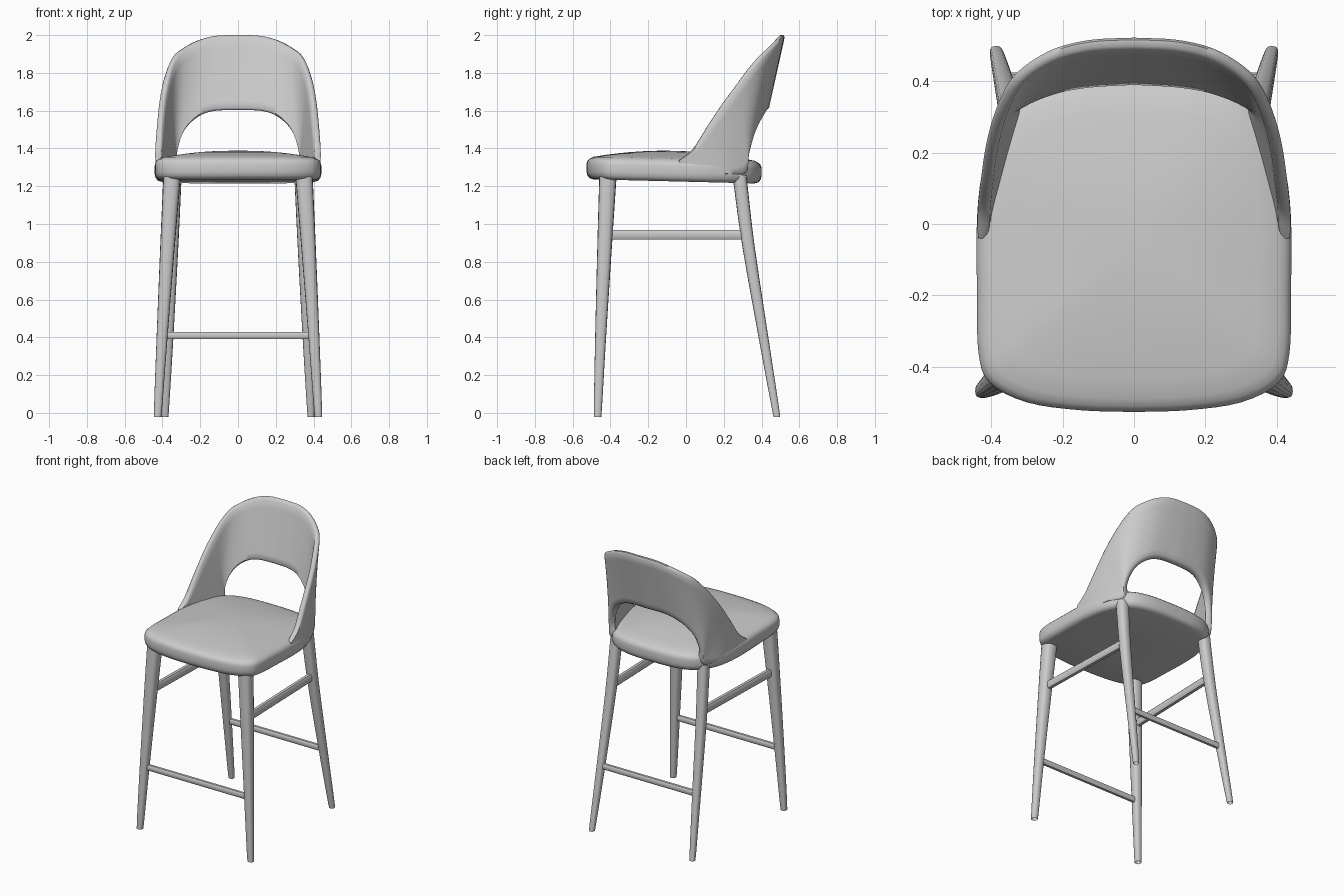
import bpy, bmesh, math
from mathutils import Vector

cube = bpy.data.objects.get("Cube")
if cube:
    bpy.data.objects.remove(cube, do_unlink=True)

grey = bpy.data.materials.new("plain_grey")
grey.use_nodes = True
COLOUR = (0.6, 0.6, 0.6, 1)
grey.diffuse_color = COLOUR
bsdf = next(n for n in grey.node_tree.nodes if n.type == 'BSDF_PRINCIPLED')
bsdf.inputs["Base Color"].default_value = COLOUR
bsdf.inputs["Roughness"].default_value = 0.7


def loft(name, rings, angle=50):
    """Skin a list of equal closed rings and cap both ends."""
    bm = bmesh.new()
    rows = [[bm.verts.new(p) for p in ring] for ring in rings]
    n = len(rows[0])
    for a, b in zip(rows, rows[1:]):
        for i in range(n):
            j = (i + 1) % n
            bm.faces.new((a[i], a[j], b[j], b[i]))
    bm.faces.new(rows[0])
    bm.faces.new(rows[-1])
    bmesh.ops.recalc_face_normals(bm, faces=bm.faces)
    mesh = bpy.data.meshes.new(name)
    bm.to_mesh(mesh)
    bm.free()
    mesh.materials.append(grey)
    obj = bpy.data.objects.new(name, mesh)
    bpy.context.collection.objects.link(obj)
    bpy.ops.object.select_all(action='DESELECT')
    obj.select_set(True)
    bpy.context.view_layer.objects.active = obj
    bpy.ops.object.shade_smooth_by_angle(angle=math.radians(angle))
    return obj


def spline(points, steps):
    """Smooth curve through points of any dimension."""
    p = [Vector(q) for q in points]
    p = [p[0] * 2 - p[1]] + p + [p[-1] * 2 - p[-2]]
    out = []
    for a, b, c, d in zip(p, p[1:], p[2:], p[3:]):
        for k in range(steps):
            t = k / steps
            out.append((b * 2 + (c - a) * t + (a * 2 - b * 5 + c * 4 - d) * t**2
                        + (b * 3 - a - c * 3 + d) * t**3) / 2)
    return out + [p[-2]]


def mirrored(ring):
    return [Vector((-p.x, p.y, p.z)) for p in ring]


# Seat: rounded plan outline, soft rim and domed cushion
half = spline([(0, .40), (.1, .398), (.2, .388), (.3, .355), (.375, .28), (.42, .17),
               (.44, .02), (.44, -.2), (.436, -.36), (.405, -.445), (.3, -.5),
               (.15, -.522), (0, -.527)], 4)
outline = half + [Vector((-p.x, p.y)) for p in half[-2:0:-1]]
levels = [(.3, 1.224), (.92, 1.224), (.965, 1.23), (.99, 1.245), (1, 1.265), (1, 1.305),
          (.99, 1.322), (.965, 1.333)]
levels += [(s, 1.336 + .05 * (1 - s * s)) for s in (.92, .8, .65, .5, .35, .2, .08)]
CENTRE_Y = -.06


def seat_ring(scale, z):
    ring = []
    for p in outline:
        y = CENTRE_Y + (p.y - CENTRE_Y) * scale
        ring.append(Vector((p.x * scale, y, z - .025 * y)))
    return ring


loft("seat", [seat_ring(s, z) for s, z in levels])

# Backrest: columns from the middle to the side tip,
# each with outer top point, outer bottom point and thickness at the bottom
columns = spline([
    (0, .525, 2.0, 0, .437, 1.603, .05),
    (.12, .519, 1.996, .12, .43, 1.6, .05),
    (.22, .495, 1.97, .205, .417, 1.578, .05),
    (.30, .45, 1.927, .275, .39, 1.53, .045),
    (.352, .397, 1.882, .325, .36, 1.46, .04),
    (.39, .315, 1.79, .358, .335, 1.36, .04),
    (.416, .22, 1.665, .365, .32, 1.27, .05),
    (.43, .12, 1.52, .405, .23, 1.26, .065),
    (.438, .04, 1.40, .428, .12, 1.26, .06),
    (.438, -.04, 1.335, .435, .0, 1.28, .02)], 4)
down = [.03, .15, .3, .45, .6, .75, .88, .97]
section = ([(v, 0) for v in down] + [(1, .25), (1, .75)]
           + [(v, 1) for v in reversed(down)] + [(0, .75), (0, .25)])
rings = []
for i, c in enumerate(columns):
    after = columns[min(i + 1, len(columns) - 1)]
    before = columns[max(i - 1, 0)]
    run = Vector((after[0] + after[3] - before[0] - before[3],
                  after[1] + after[4] - before[1] - before[4]))
    if i == 0:
        run.y = 0
    inward = Vector((run.y, -run.x, 0)).normalized()
    top, bottom = Vector(c[:3]), Vector(c[3:6])
    rim = min(.034, c[6])
    rings.append([top.lerp(bottom, v) + inward * w * (rim + (c[6] - rim) * v)
                  for v, w in section])
loft("backrest", [mirrored(r) for r in rings[:0:-1]] + rings, 60)


# Legs: tapered, softly squared sections
def leg_ring(x, y, z, r, sides=16):
    ring = []
    for k in range(sides):
        a = 2 * math.pi * k / sides
        c, s = math.cos(a), math.sin(a)
        ring.append(Vector((x + r * math.copysign(abs(c) ** .75, c),
                            y + r * math.copysign(abs(s) ** .75, s), z)))
    return ring


front_path = spline([(.349, -.413, 1.26, .046), (.372, -.43, .9, .039),
                     (.402, -.452, .4, .029), (.424, -.467, .01, .021),
                     (.4245, -.467, 0, .017)], 3)
back_path = spline([(.335, .283, 1.26, .037), (.348, .328, .9, .033),
                    (.368, .41, .4, .026), (.385, .476, .01, .019),
                    (.3855, .477, 0, .016)], 3)
for name, path in (("front", front_path), ("back", back_path)):
    leg = [leg_ring(*p) for p in path]
    loft(name + "_leg_left", leg)
    loft(name + "_leg_right", [mirrored(r) for r in leg])


# Stretchers: slim bars with chamfered edges
def bar(name, start, end, wide, high):
    start, end = Vector(start), Vector(end)
    side = (end - start).cross(Vector((0, 0, 1))).normalized() * wide
    up = Vector((0, 0, high))
    shape = [(1, .6), (.6, 1), (-.6, 1), (-1, .6), (-1, -.6), (-.6, -1), (.6, -1), (1, -.6)]
    loft(name, [[p + side * a + up * b for a, b in shape] for p in (start, end)])


bar("front_stretcher", (-.4, -.45, .41), (.4, -.45, .41), .014, .019)
bar("back_stretcher", (-.367, .41, .41), (.367, .41, .41), .014, .019)
for side, sx in (("left", 1), ("right", -1)):
    bar("side_stretcher_" + side, (sx * .368, -.42, .943), (sx * .347, .322, .943), .017, .026)
